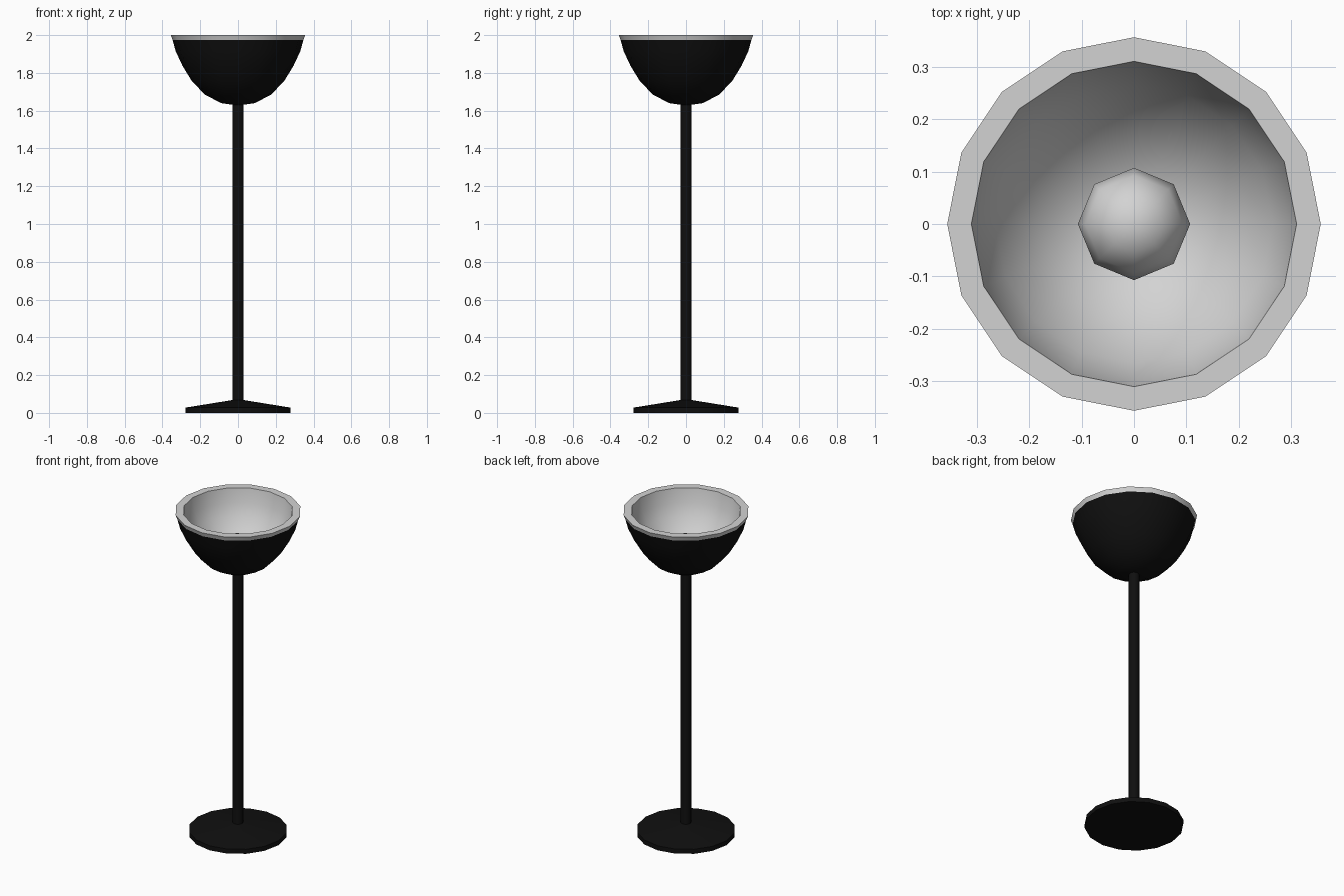
import bpy, bmesh, math

if "Cube" in bpy.data.objects:
    bpy.data.objects.remove(bpy.data.objects["Cube"])

def material(name, v):
    m = bpy.data.materials.new(name)
    m.diffuse_color = (v, v, v, 1)
    m.use_nodes = True
    m.node_tree.nodes["Principled BSDF"].inputs["Base Color"].default_value = m.diffuse_color
    return m

black = material("black_metal", 0.005)
white = material("soft_white", 0.65)

def lathe(name, profile, sides, mats, rule=None, angle=40):
    """Revolve (radius, z) points about z; radius 0 becomes a pole."""
    bm = bmesh.new()
    rings = []
    for r, z in profile:
        n = 1 if r == 0 else sides
        rings.append([bm.verts.new((r * math.cos(2 * math.pi * i / sides),
                                    r * math.sin(2 * math.pi * i / sides), z))
                      for i in range(n)])
    for k, (a, b) in enumerate(zip(rings, rings[1:])):
        for i in range(sides):
            j = (i + 1) % sides
            quad = [a[i % len(a)], a[j % len(a)], b[j % len(b)], b[i % len(b)]]
            f = bm.faces.new(list(dict.fromkeys(quad)))
            if rule:
                f.material_index = rule(k)
    bmesh.ops.recalc_face_normals(bm, faces=bm.faces)
    me = bpy.data.meshes.new(name)
    bm.to_mesh(me)
    bm.free()
    for m in mats:
        me.materials.append(m)
    ob = bpy.data.objects.new(name, me)
    bpy.context.collection.objects.link(ob)
    bpy.ops.object.select_all(action='DESELECT')
    ob.select_set(True)
    bpy.context.view_layer.objects.active = ob
    bpy.ops.object.shade_smooth_by_angle(angle=math.radians(angle))
    return ob

# Round foot with a shallow conical top
lathe("base", [(0, 0), (0.278, 0), (0.278, 0.028), (0.03, 0.068), (0, 0.068)], 16, [black])

# Upright pole
lathe("pole", [(0, 0.05), (0.03, 0.05), (0.03, 1.64), (0, 1.64)], 8, [black], angle=50)

# Bowl shade: black outside, white rim and inside
outer = [(0, 1.627), (0.09, 1.64), (0.175, 1.685), (0.245, 1.757),
         (0.295, 1.84), (0.33, 1.915), (0.346, 1.974)]
inner = [(0.356, 2.0), (0.31, 2.0), (0.295, 1.915), (0.265, 1.845),
         (0.218, 1.772), (0.157, 1.71), (0.08, 1.668), (0, 1.655)]
lathe("shade", outer + inner, 16, [black, white],
      rule=lambda k: 0 if k < len(outer) - 1 else 1)

# Light bulb sitting in the bowl
R, Z = 0.107, 1.745
ball = [(R * math.sin(math.pi * k / 6) if 0 < k < 6 else 0,
         Z - R * math.cos(math.pi * k / 6)) for k in range(7)]
lathe("bulb", ball, 8, [white], angle=60)
